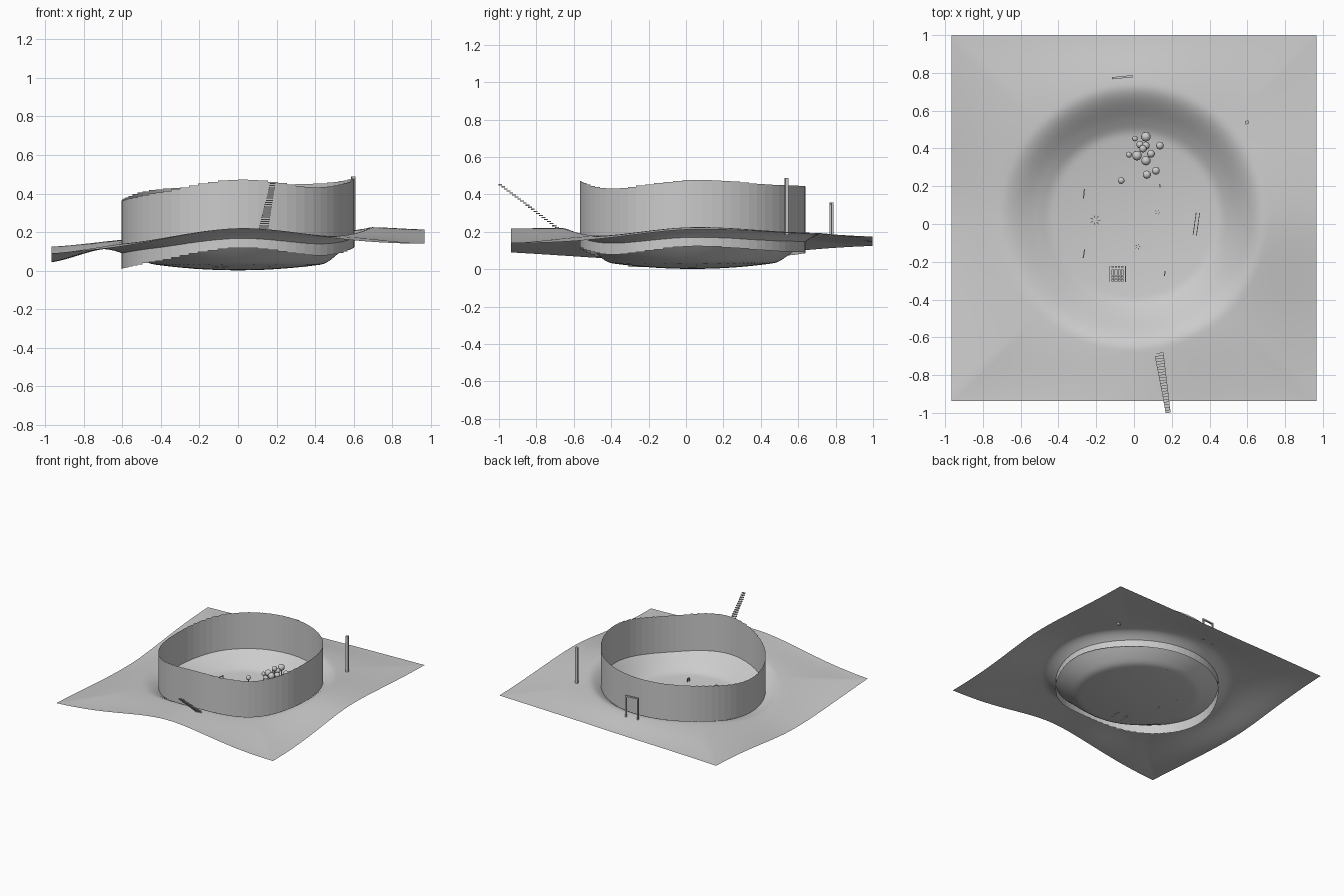
import bpy, bmesh, math
from mathutils import Matrix, Vector

if "Cube" in bpy.data.objects:
    bpy.data.objects.remove(bpy.data.objects["Cube"])

CY = 0.035                      # centre of the basin in y
HALF = 0.967                    # half width of the land
# heights every 45 degrees, starting at +x, counter-clockwise
RIM = [.225, .20, .19, .168, .112, .15, .22, .18]
EDGE = [.213, .175, .15, .125, .045, .09, .218, .14]


def ring(vals, ang):
    """Smooth periodic interpolation of eight heights."""
    u = (ang / (2 * math.pi) % 1) * 8
    i, t = int(u), u - int(u)
    a, b, c, d = (vals[(i + k) % 8] for k in (-1, 0, 1, 2))
    return b + .5 * t * (c - a + t * (2*a - 5*b + 4*c - d + t * (3*(b - c) + d - a)))


def smooth(a, b, x):
    t = min(1, max(0, (x - a) / (b - a)))
    return t * t * (3 - 2 * t)


def height(x, y):
    dx, dy = x, y - CY
    r, ang = math.hypot(dx, dy), math.atan2(dy, dx)
    floor = .002 + .16 * min(r, .5) ** 2
    rim = ring(RIM, ang)
    if r <= .7:
        k = smooth(.43, .70, r)
        return floor * (1 - k) + rim * k
    edge_r = HALF / max(abs(math.cos(ang)), abs(math.sin(ang)))
    t = smooth(0, 1, (r - .7) / (edge_r - .7)) * .5 + .5 * min(1, (r - .7) / (edge_r - .7))
    return rim + (ring(EDGE, ang) - rim) * t


def finish(bm, name, smooth_shade=False):
    me = bpy.data.meshes.new(name)
    bm.to_mesh(me)
    bm.free()
    for p in me.polygons:
        p.use_smooth = smooth_shade
    ob = bpy.data.objects.new(name, me)
    bpy.context.collection.objects.link(ob)
    return ob


def box(bm, loc, size, rot=0):
    m = Matrix.Translation(loc) @ Matrix.Rotation(rot, 4, 'Z') @ Matrix.Diagonal((*size, 1))
    bmesh.ops.create_cube(bm, size=1, matrix=m)


def frame(name, x, y, length, tall, w, rot, base=None):
    """Two posts and a beam, standing on the land."""
    bm = bmesh.new()
    z = height(x, y) if base is None else base
    d = Vector((math.cos(rot), math.sin(rot), 0)) * (length - w) / 2
    for s in (-1, 1):
        box(bm, Vector((x, y, z + tall / 2)) + d * s, (w, w, tall), rot)
    box(bm, (x, y, z + tall - w / 2), (length, w, w), rot)
    return finish(bm, name)


# land with the sunken basin
bm = bmesh.new()
bmesh.ops.create_grid(bm, x_segments=100, y_segments=100, size=HALF)
for v in bm.verts:
    v.co.y += .031
    v.co.z = height(v.co.x, v.co.y)
finish(bm, "land", True)

# round wall of flat panels that step with the land
bm = bmesh.new()
N, R = 72, .603
for i in range(N):
    a0, a1 = (2 * math.pi * (i + k) / N for k in (0, 1))
    h = ring(RIM, (a0 + a1) / 2)
    pts = [(a0, h - .102), (a1, h - .102), (a1, h + .252), (a0, h + .252)]
    bm.faces.new([bm.verts.new((R * math.cos(a), CY + R * math.sin(a), z)) for a, z in pts])
finish(bm, "ring_wall")

# open stair rising away from the wall
bm = bmesh.new()
STEPS = 22
for i in range(STEPS):
    t = i / (STEPS - 1)
    box(bm, (.133 + .047 * t, -.69 - .302 * t, .222 + .23 * t),
        (.048 - .022 * t, .0155, .006), math.radians(8))
finish(bm, "stair")

# tall marker post and gate behind the wall
bm = bmesh.new()
box(bm, (.598, .538, .335), (.02, .018, .305), .2)
finish(bm, "marker_post")
frame("gate", -.062, .777, .108, .18, .011, .1, .178)

# grove of round trees: x, y, crown radius, crown height
trees = [(.063, .462, .026, .12), (.005, .452, .015, .09), (.032, .420, .02, .10),
         (.063, .415, .021, .11), (.137, .415, .021, .11), (-.027, .367, .016, .08),
         (.016, .362, .026, .10), (.09, .372, .021, .10), (.063, .335, .025, .10),
         (.047, .398, .02, .13), (.068, .261, .022, .09), (.116, .282, .021, .09),
         (-.068, .230, .018, .09)]
crowns, trunks = bmesh.new(), bmesh.new()
for x, y, r, z in trees:
    g = height(x, y)
    bmesh.ops.create_icosphere(crowns, subdivisions=2, radius=r,
                               matrix=Matrix.Translation((x, y, z)))
    bmesh.ops.create_cone(trunks, cap_ends=True, segments=6, radius1=.004, radius2=.003,
                          depth=z - g, matrix=Matrix.Translation((x, y, (z + g) / 2)))
finish(crowns, "tree_crowns", True)
finish(trunks, "tree_trunks")

# small frames standing on the basin floor
for i, (x, y, l, t, rot) in enumerate([(-.265, .16, .05, .06, 83), (-.265, -.157, .045, .06, 80),
                                       (.137, .203, .02, .03, 100), (.163, -.262, .025, .03, 80)]):
    frame(f"small_frame_{i + 1}", x, y, l, t, .006, math.radians(rot))

# long bench: two rails on legs
bm = bmesh.new()
a = math.radians(82)
g = height(.33, 0)
for s in (-1, 1):
    off = Vector((math.sin(a), -math.cos(a), 0)) * .009 * s
    box(bm, Vector((.33, 0, g + .022)) + off, (.12, .004, .004), a)
    for e in (-1, 1):
        leg = Vector((math.cos(a), math.sin(a), 0)) * .058 * e
        box(bm, Vector((.33, 0, g + .011)) + off + leg, (.004, .004, .022), a)
finish(bm, "bench")

# planting beds in rows
bm = bmesh.new()
for i in range(4):
    for j in range(4):
        x, y = -.112 + .0165 * i, -.298 + .0165 * j
        box(bm, (x, y, height(x, y) + .01), (.014, .014, .02))
for i in range(4):
    box(bm, (-.112 + .0165 * i, -.227, .024), (.012, .008, .02))
for s in (-1, 1):
    box(bm, (-.087 + .042 * s, -.265, .022), (.004, .085, .02))
finish(bm, "planting_beds")

# rosettes of thin blades on the floor
for n, (x, y, r, k) in enumerate([(-.205, .02, .028, 7), (.125, .062, .014, 5), (.02, -.12, .016, 5)]):
    bm = bmesh.new()
    for i in range(k):
        a = 2 * math.pi * i / k
        box(bm, (x + r * .7 * math.cos(a), y + r * .7 * math.sin(a), height(x, y) + .012),
            (r * .5, .003, .024), a)
    finish(bm, f"rosette_{n + 1}")
